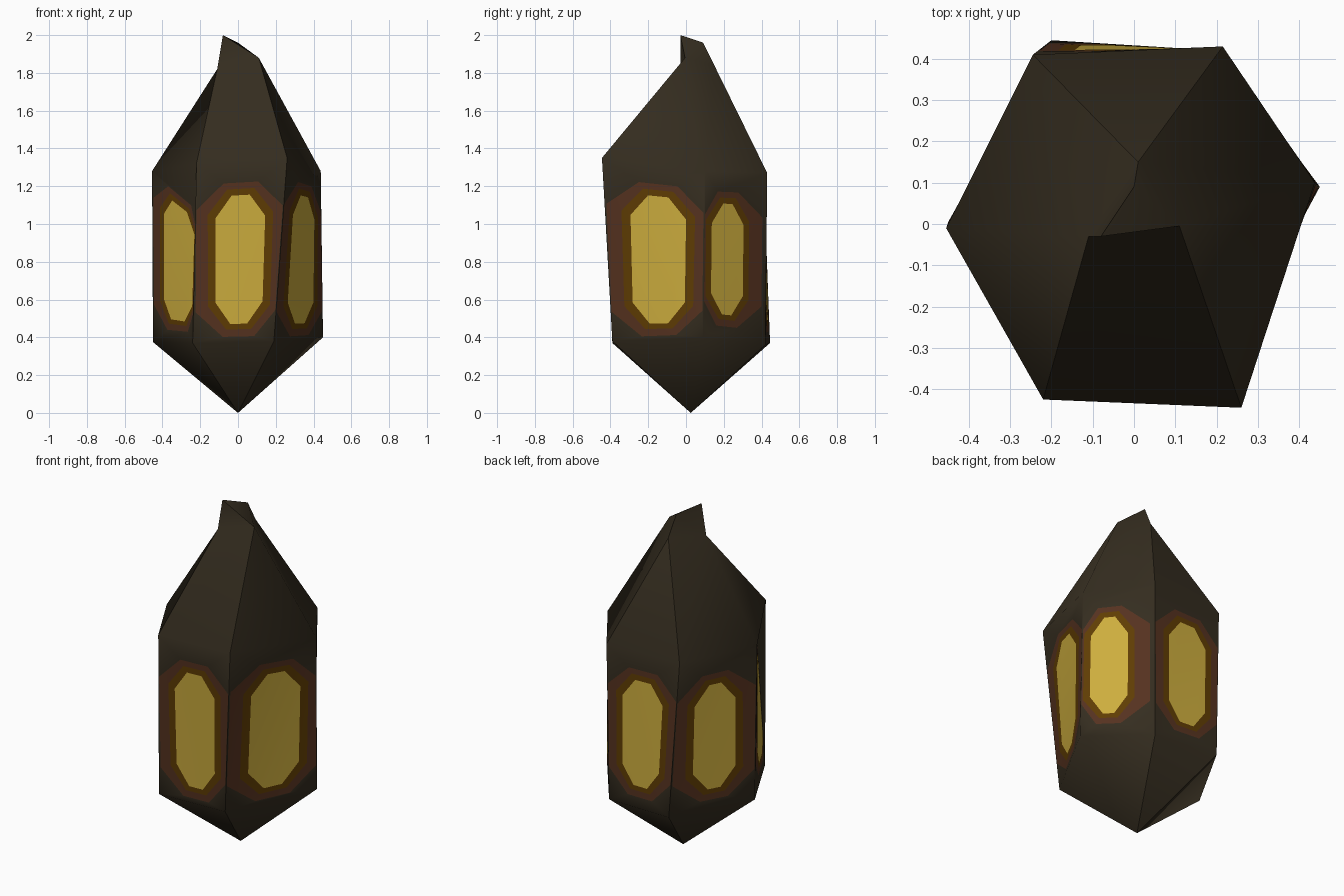
import bpy
import bmesh
from mathutils import Vector

cube = bpy.data.objects.get("Cube")
if cube:
    bpy.data.objects.remove(cube)


def material(name, rgb):
    m = bpy.data.materials.new(name)
    m.use_nodes = True
    m.diffuse_color = (*rgb, 1)
    m.node_tree.nodes["Principled BSDF"].inputs["Base Color"].default_value = (*rgb, 1)
    return m


STONE, RUST, OCHRE, GLOW = range(4)
materials = [
    material("dark stone", (0.035, 0.026, 0.014)),
    material("rust halo", (0.092, 0.032, 0.014)),
    material("ochre halo", (0.115, 0.046, 0.001)),
    material("yellow glow", (0.61, 0.42, 0.048)),
]

# Corner rings, ordered front left, front right, right, back right, back left, left
upper = [Vector(p) for p in (
    (-0.22, -0.425, 1.32), (0.26, -0.445, 1.35), (0.438, 0.10, 1.28),
    (0.215, 0.43, 1.27), (-0.245, 0.41, 1.27), (-0.455, -0.01, 1.28))]
lower = [Vector(p) for p in (
    (-0.24, -0.39, 0.37), (0.19, -0.39, 0.38), (0.45, 0.09, 0.40),
    (0.205, 0.42, 0.36), (-0.20, 0.445, 0.37), (-0.45, 0.005, 0.375))]
tip = Vector((0, 0.025, 0))

# Dent where the last wall tucks in behind the front one
dent = Vector((-0.217, -0.35, 1.08))

# Broken crown of the crystal
chip_a, chip_b = Vector((-0.11, -0.03, 1.82)), Vector((0.11, -0.005, 1.88))
peak, ridge, saddle = Vector((-0.08, -0.03, 2)), Vector((0, 0.09, 1.96)), Vector((0.01, 0.15, 1.84))

# Glow area on each wall: u0, u1, v0, v1, and a lean that keeps it upright
windows = [
    (0.245, 0.81, 0.10, 0.81, -0.07), (0.25, 0.81, 0.09, 0.82, 0.03),
    (0.12, 0.63, 0.15, 0.81, 0), (0.22, 0.80, 0.14, 0.82, 0),
    (0.24, 0.75, 0.13, 0.81, -0.06), (0.27, 0.96, 0.15, 0.92, 0)]

# Walls that share a facet group are shaded together
FRONT, RIGHT, BACK, LEFT, TUCK = range(5)
groups = [FRONT, RIGHT, RIGHT, BACK, LEFT, LEFT]

bm = bmesh.new()
side = bm.faces.layers.int.new("side")


def face(points, group, mat=STONE):
    f = bm.faces.new([bm.verts.new(p) for p in points])
    f[side] = group
    f.material_index = mat
    f.smooth = True


def octagon(corners, us, vs, lean=0, limit=0.0):
    """Chamfered rectangle on a wall; us and vs list outer, flat, flat, outer."""
    a, b, c, d = corners
    u0, u1, u2, u3 = us
    v0, v1, v2, v3 = vs
    points = []
    for u, v in ((u1, v0), (u2, v0), (u3, v1), (u3, v2), (u2, v3), (u1, v3), (u0, v2), (u0, v1)):
        u = min(max(u + lean * (v - 0.5), limit), 1 - limit)
        points.append(a.lerp(b, u).lerp(d.lerp(c, u), v))
    return points


def band(outer, inner, group, mat):
    for i in range(8):
        k = (i + 1) % 8
        corners = [outer[i], outer[k], inner[k], inner[i]]
        if (outer[i] - outer[k]).length < 1e-5:
            corners.pop(0)
        face(corners, group, mat)


def spread(lo, hi, grow_lo, grow_hi, inset):
    """Outer and flat limits of one ring around the glow."""
    return lo - grow_lo, lo + inset, hi - inset, hi + grow_hi


# Walls with nested halos, and the lower point
for w, (u0, u1, v0, v1, lean) in enumerate(windows):
    g, n = groups[w], (w + 1) % 6
    wall = [lower[w], lower[n], dent if w == 5 else upper[n], upper[w]]
    edge = octagon(wall, (0, 0, 1, 1), (0, 0, 1, 1))
    rust = octagon(wall, spread(u0, u1, 0.24, 0.3, 0.09), spread(v0, v1, 0.07, 0.07, 0.07), lean, 0.01)
    ochre = octagon(wall, spread(u0, u1, 0.09, 0.09, 0.13), spread(v0, v1, 0.03, 0.035, 0.1), lean, 0.02)
    glow = octagon(wall, spread(u0, u1, 0, 0, 0.18), spread(v0, v1, 0, 0, 0.12), lean, 0.03)
    band(edge, rust, g, STONE)
    band(rust, ochre, g, RUST)
    band(ochre, glow, g, OCHRE)
    face(glow, g, GLOW)
    face([lower[n], lower[w], tip], g)

# Sloping top facets
fl, fr, r, br, bl, l = upper
for points, g in (
        ([fl, fr, chip_b, chip_a], FRONT), ([chip_a, chip_b, peak], FRONT),
        ([fr, r, chip_b], RIGHT), ([r, br, saddle, chip_b], RIGHT),
        ([chip_b, saddle, ridge], RIGHT), ([chip_b, ridge, peak], RIGHT),
        ([br, bl, saddle], BACK),
        ([bl, l, chip_a, saddle], LEFT), ([l, fl, chip_a], LEFT),
        ([saddle, chip_a, ridge], LEFT), ([ridge, chip_a, peak], LEFT),
        ([l, dent, fl], LEFT), ([fl, dent, lower[0]], TUCK)):
    face(points, g)

# Weld, then keep the edges between facet groups sharp
bmesh.ops.remove_doubles(bm, verts=bm.verts, dist=1e-4)
bmesh.ops.recalc_face_normals(bm, faces=bm.faces)
for e in bm.edges:
    if len({f[side] for f in e.link_faces}) > 1:
        e.smooth = False

mesh = bpy.data.meshes.new("crystal_lantern")
bm.to_mesh(mesh)
bm.free()
for m in materials:
    mesh.materials.append(m)
crystal = bpy.data.objects.new("crystal_lantern", mesh)
bpy.context.collection.objects.link(crystal)
